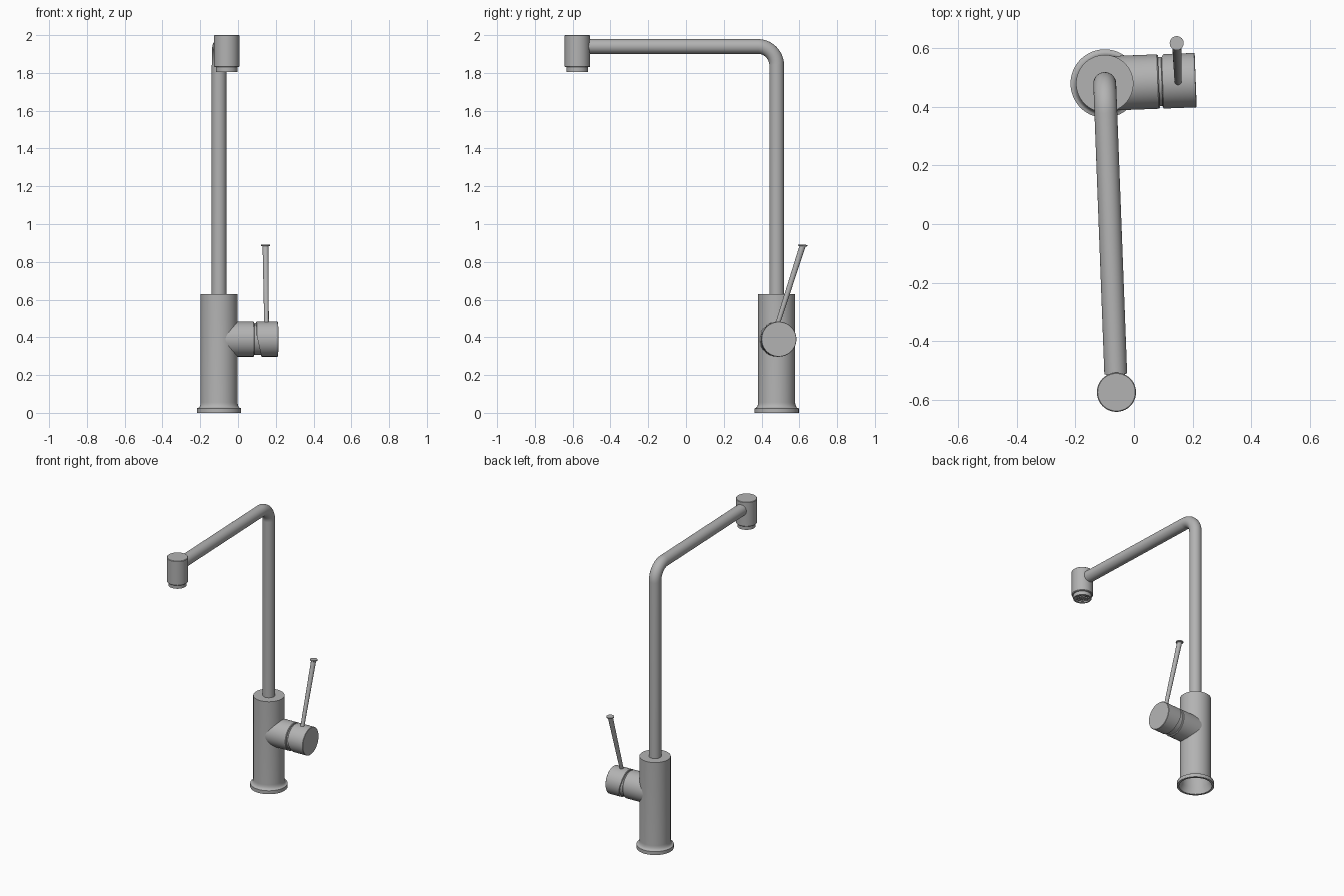
import bpy, bmesh, math
from mathutils import Vector, Matrix

cube = bpy.data.objects.get("Cube")
if cube:
    bpy.data.objects.remove(cube)


def material(name, value):
    m = bpy.data.materials.new(name)
    m.use_nodes = True
    color = (value, value, value, 1)
    m.diffuse_color = color
    m.node_tree.nodes["Principled BSDF"].inputs["Base Color"].default_value = color
    return m


steel = material("brushed_steel", 0.45)
BODY = Vector((-0.10, 0.48, 0))
HEAD = Vector((-0.06, -0.575, 0))
TURN = math.atan2(0.04, 1.055)      # the whole tap is turned slightly about z


def finish(name, bm, smooth=True):
    bmesh.ops.recalc_face_normals(bm, faces=bm.faces)
    me = bpy.data.meshes.new(name)
    bm.to_mesh(me)
    bm.free()
    ob = bpy.data.objects.new(name, me)
    bpy.context.collection.objects.link(ob)
    me.materials.append(steel)
    bpy.ops.object.select_all(action='DESELECT')
    ob.select_set(True)
    bpy.context.view_layer.objects.active = ob
    if smooth:
        bpy.ops.object.shade_smooth_by_angle(angle=math.radians(35))
    return ob


def lathe(name, profile, origin, axis=(0, 0, 1), steps=64, cut=None):
    """Spin (radius, height) points about an axis; optionally slice by a plane."""
    bm = bmesh.new()
    verts = [bm.verts.new((r, 0, h)) for r, h in profile]
    edges = [bm.edges.new(p) for p in zip(verts, verts[1:])]
    bmesh.ops.spin(bm, geom=verts + edges, cent=(0, 0, 0), axis=(0, 0, 1),
                   angle=math.tau, steps=steps)
    bmesh.ops.remove_doubles(bm, verts=bm.verts, dist=1e-5)
    turn = Vector((0, 0, 1)).rotation_difference(Vector(axis)).to_matrix().to_4x4()
    bm.transform(Matrix.Translation(origin) @ turn)
    if cut:
        res = bmesh.ops.bisect_plane(bm, geom=bm.verts[:] + bm.edges[:] + bm.faces[:],
                                     plane_co=cut[0], plane_no=cut[1], clear_outer=True)
        rim = [e for e in res["geom_cut"] if isinstance(e, bmesh.types.BMEdge)]
        bmesh.ops.holes_fill(bm, edges=rim)
    return finish(name, bm)


def tube(name, path, radius, sides=40):
    """Sweep a circle along a path lying in a vertical plane."""
    bm = bmesh.new()
    side = Vector((math.cos(TURN), math.sin(TURN), 0))
    rings = []
    for i, p in enumerate(path):
        t = (path[min(i + 1, len(path) - 1)] - path[max(i - 1, 0)]).normalized()
        up = t.cross(side)
        rings.append([bm.verts.new(p + radius * (math.cos(a) * side + math.sin(a) * up))
                      for a in (math.tau * k / sides for k in range(sides))])
    for a, b in zip(rings, rings[1:]):
        for k in range(sides):
            j = (k + 1) % sides
            bm.faces.new((a[k], a[j], b[j], b[k]))
    bm.faces.new(rings[0])
    bm.faces.new(rings[-1])
    return finish(name, bm)


# Hollow body with a flared foot
flare = [(0.113 - 0.015 * math.sin(a), 0.056 - 0.03 * math.cos(a))
         for a in (math.pi / 2 * k / 6 for k in range(7))]
lathe("body", [(0, 0.6), (0.09, 0.6), (0.09, 0.04), (0.103, 0.012), (0.103, 0),
               (0.117, 0), (0.117, 0.024)] + flare + [(0.098, 0.63), (0, 0.63)], BODY)

# Spout pipe with a rounded elbow
out = (HEAD - BODY).normalized()
length = (HEAD - BODY).length
up = Vector((0, 0, 1))
TOP, BEND = 1.94, 0.10
path = [BODY + up * 0.62]
for k in range(17):
    a = math.pi / 2 * k / 16
    path.append(BODY + out * BEND * (1 - math.cos(a)) + up * (TOP - BEND + BEND * math.sin(a)))
path.append(BODY + out * (length - 0.062) + up * TOP)
tube("spout_pipe", path, 0.039)
tube("spout_neck", [BODY + out * (length - d) + up * TOP for d in (0.08, 0.03)], 0.032)

# Spout head and aerator
lathe("spout_head", [(0, 1.83), (0.063, 1.83), (0.067, 1.834), (0.067, 1.997),
                     (0.064, 2.0), (0, 2.0)], HEAD)
lathe("aerator", [(0, 1.817), (0.047, 1.817), (0.047, 1.805), (0.057, 1.805),
                  (0.057, 1.832)], HEAD)
for radius in (0.016, 0.032):
    lathe("aerator_ring", [(radius, 1.818), (radius, 1.809), (radius + 0.005, 1.809),
                           (radius + 0.005, 1.818)], HEAD, steps=32)
for k in range(4):
    bm = bmesh.new()
    bmesh.ops.create_cube(bm, size=1)
    bm.transform(Matrix.Translation(HEAD + up * 1.813) @ Matrix.Rotation(k * math.pi / 4, 4, 'Z')
                 @ Matrix.Diagonal((0.096, 0.005, 0.007, 1)))
    finish("aerator_spoke", bm, smooth=False)

# Side valve: fixed sleeve, recessed core and turning cap
axis = Vector((math.cos(TURN), math.sin(TURN), 0))
valve = BODY + up * 0.39
lathe("valve_sleeve", [(0, 0), (0.093, 0), (0.093, 0.181), (0.09, 0.185), (0, 0.185)],
      valve, axis)
lathe("valve_core", [(0, 0.15), (0.084, 0.15), (0.084, 0.25), (0, 0.25)], valve, axis)
lathe("valve_cap", [(0, 0.195), (0.09, 0.195), (0.093, 0.198), (0.093, 0.309),
                    (0.091, 0.311), (0, 0.311)], valve, axis,
      cut=(valve + axis * 0.195 + up * 0.04, (-1, 0, -0.22)))

# Lever rod with a flat tip
low, high = Vector((0.151, 0.478, 0.45)), Vector((0.146, 0.618, 0.887))
rod = high - low
lathe("lever_rod", [(0, 0), (0.012, 0), (0.016, rod.length), (0, rod.length)],
      low, rod, steps=24)
lathe("lever_tip", [(0, -0.004), (0.022, -0.004), (0.024, -0.002), (0.024, 0.004),
                    (0, 0.004)], high, (0, 0.05, 1), steps=32)
